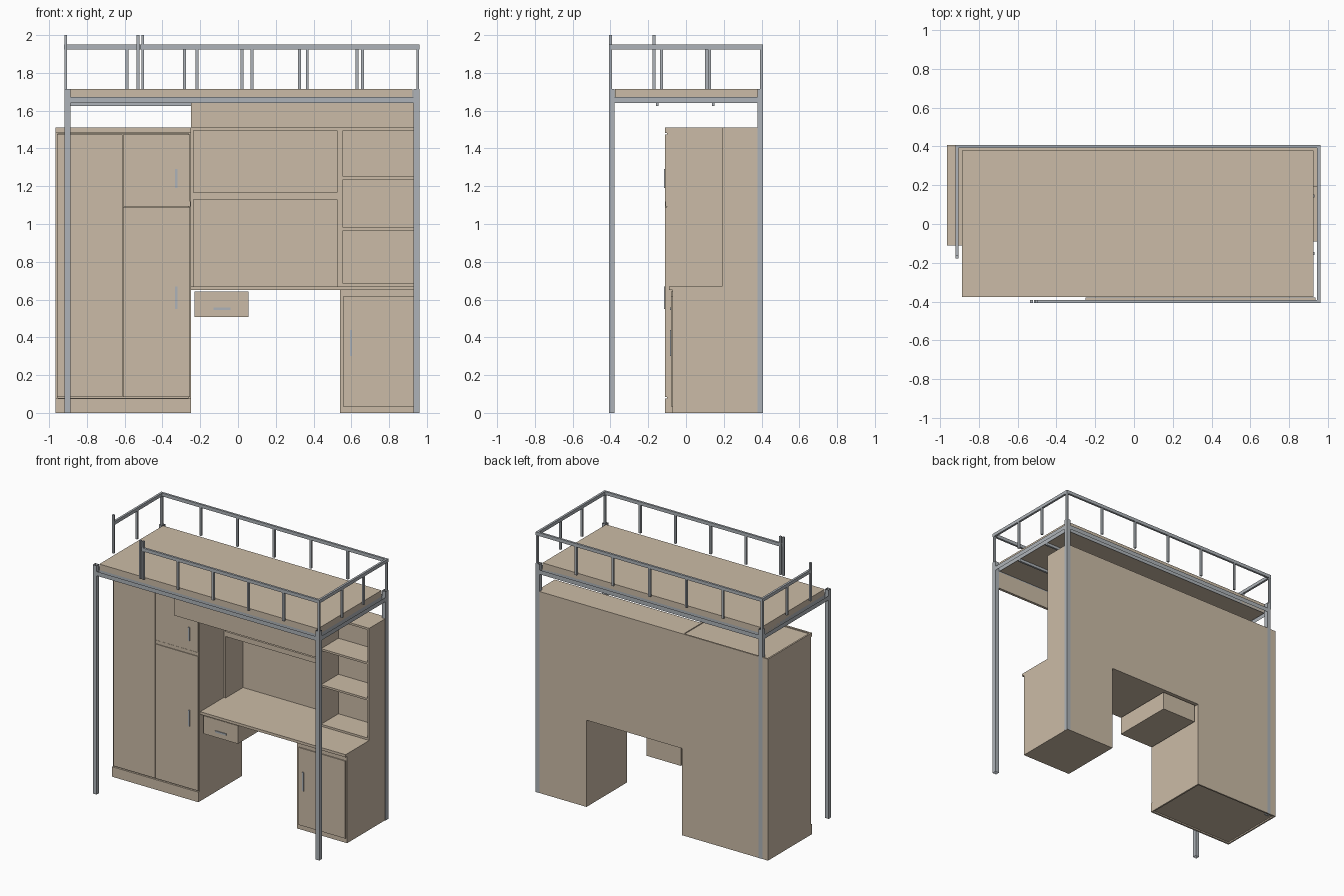
import bpy, bmesh


def material(name, rgb):
    m = bpy.data.materials.new(name)
    m.diffuse_color = (*rgb, 1)
    return m


WOOD = material("light wood", (0.60, 0.50, 0.385))
METAL = material("grey metal", (0.42, 0.45, 0.48))


def build(name, mat, boxes, open_axis=None):
    """One object from boxes (x0, x1, y0, y1, z0, z1); open_axis drops the end faces."""
    bm = bmesh.new()
    for x0, x1, y0, y1, z0, z1 in boxes:
        verts = bmesh.ops.create_cube(bm, size=1)["verts"]
        for v in verts:
            v.co = (x1 if v.co.x > 0 else x0,
                    y1 if v.co.y > 0 else y0,
                    z1 if v.co.z > 0 else z0)
    bm.normal_update()
    if open_axis is not None:
        ends = [f for f in bm.faces if abs(f.normal[open_axis]) > 0.9]
        bmesh.ops.delete(bm, geom=ends, context="FACES")
    mesh = bpy.data.meshes.new(name)
    bm.to_mesh(mesh)
    bm.free()
    mesh.materials.append(mat)
    ob = bpy.data.objects.new(name, mesh)
    bpy.context.collection.objects.link(ob)
    return ob


BACK = 0.407
RIGHT = 0.955

# --- wardrobe ---
build("wardrobe_carcass", WOOD, [
    (-0.965, -0.953, -0.10, BACK, 0, 1.51),
    (-0.262, -0.25, -0.10, BACK, 0, 1.51),
    (-0.953, -0.262, -0.098, BACK, 1.48, 1.503),
    (-0.953, -0.262, -0.098, BACK, 0.01, 0.08),
    (-0.953, -0.262, 0.395, BACK, 0, 1.51),
])
build("wardrobe_trim", WOOD, [
    (-0.965, -0.25, -0.112, -0.098, 0, 0.075),
    (-0.965, -0.25, -0.112, -0.098, 1.482, 1.51),
    (-0.61, -0.252, -0.108, -0.09, 1.092, 1.118),
])
for name, x0, x1, z0, z1 in (("wardrobe_tall_door", -0.957, -0.612, 0.083, 1.475),
                             ("wardrobe_lower_door", -0.609, -0.253, 0.083, 1.09),
                             ("wardrobe_upper_door", -0.609, -0.253, 1.12, 1.475)):
    build(name, WOOD, [(x0, x1, -0.11, -0.095, z0, z1)])

# --- desk ---
build("desk_top", WOOD, [(-0.25, RIGHT, -0.09, BACK, 0.65, 0.67)])
build("desk_cabinet", WOOD, [(0.54, RIGHT, -0.072, BACK, 0, 0.65)])
build("desk_cabinet_door", WOOD, [(0.556, 0.945, -0.08, -0.07, 0.035, 0.615)])
build("desk_drawer", WOOD, [(-0.23, 0.055, -0.08, 0.39, 0.507, 0.642)])

# --- open shelf unit above the desk ---
Y0 = 0.19
build("shelf_unit_back", WOOD, [(-0.25, RIGHT, 0.395, BACK, 0.65, 1.51)])
build("shelf_unit_frame", WOOD, [
    (-0.25, -0.235, Y0, 0.396, 0.67, 1.51),
    (0.523, 0.556, Y0, 0.396, 0.67, 1.51),
    (0.94, RIGHT, Y0, 0.396, 0.67, 1.51),
    (-0.235, 0.94, Y0, 0.396, 1.495, 1.51),
    (-0.235, 0.523, Y0, 0.396, 1.13, 1.168),
])
build("book_shelves", WOOD, [(0.556, 0.94, Y0, 0.396, z, z + 0.015)
                             for z in (0.67, 0.966, 1.236)])

# --- handles ---
for name, x0, x1, y, z0, z1 in (("wardrobe_upper_handle", -0.333, -0.32, -0.11, 1.19, 1.29),
                                ("wardrobe_lower_handle", -0.333, -0.32, -0.11, 0.55, 0.67),
                                ("desk_cabinet_handle", 0.592, 0.604, -0.08, 0.30, 0.44),
                                ("drawer_handle", -0.13, -0.04, -0.08, 0.545, 0.558)):
    build(name, METAL, [(x0, x1, y - 0.006, y + 0.002, z0, z1)])

# --- bed ---
build("mattress", WOOD, [(-0.887, 0.925, -0.375, 0.378, 1.645, 1.715)])
build("front_valance", WOOD, [(-0.25, 0.935, -0.40, -0.38, 1.51, 1.645)])
build("bed_support_bars", METAL, [(-0.887, 0.93, y, y + 0.015, 1.625, 1.645)
                                  for y in (-0.16, 0.137)])

# corner posts, open tubes
build("corner_posts", METAL, [(x, x + 0.031, y, y + 0.03, 0, 1.715)
                              for x in (-0.918, 0.929) for y in (-0.408, 0.378)], 2)
# bed frame, open above and below
build("bed_frame", METAL, [
    (-0.918, 0.96, -0.408, -0.378, 1.64, 1.672),
    (-0.918, 0.96, 0.378, 0.408, 1.64, 1.672),
    (-0.918, -0.887, -0.408, 0.408, 1.64, 1.672),
    (0.929, 0.96, -0.408, 0.408, 1.64, 1.672),
], 2)

# --- guard rail ---
T0, T1 = 1.925, 1.95
build("guard_top_rails", METAL, [
    (-0.515, 0.96, -0.408, -0.392, T0, T1),
    (-0.92, 0.96, 0.392, 0.408, T0, T1),
    (0.944, 0.96, -0.408, 0.408, T0, T1),
    (-0.92, -0.904, -0.17, 0.408, T0, T1),
])


def bar(x, y, z0=1.713, z1=1.93, r=0.0075):
    return (x - r, x + r, y - r, y + r, z0, z1)


bars = [bar(-0.51 + 0.2923 * i, -0.40) for i in range(1, 5)]
bars += [bar(-0.893 + 0.3045 * i, 0.40) for i in range(1, 6)]
bars += [bar(0.952, y) for y in (-0.13, 0.125)]
bars += [bar(-0.912, 0.108)]
build("guard_balusters", METAL, bars)
build("guard_corner_bars", METAL, [bar(x, y, 1.67) for x, y in
                                   ((0.952, -0.40), (0.952, 0.40), (-0.912, 0.40))])
build("guard_end_posts", METAL, [
    bar(-0.529, -0.40, 1.713, 2.0),
    bar(-0.504, -0.40, 1.713, 2.0),
    bar(-0.912, -0.17, 1.713, 2.0),
])
